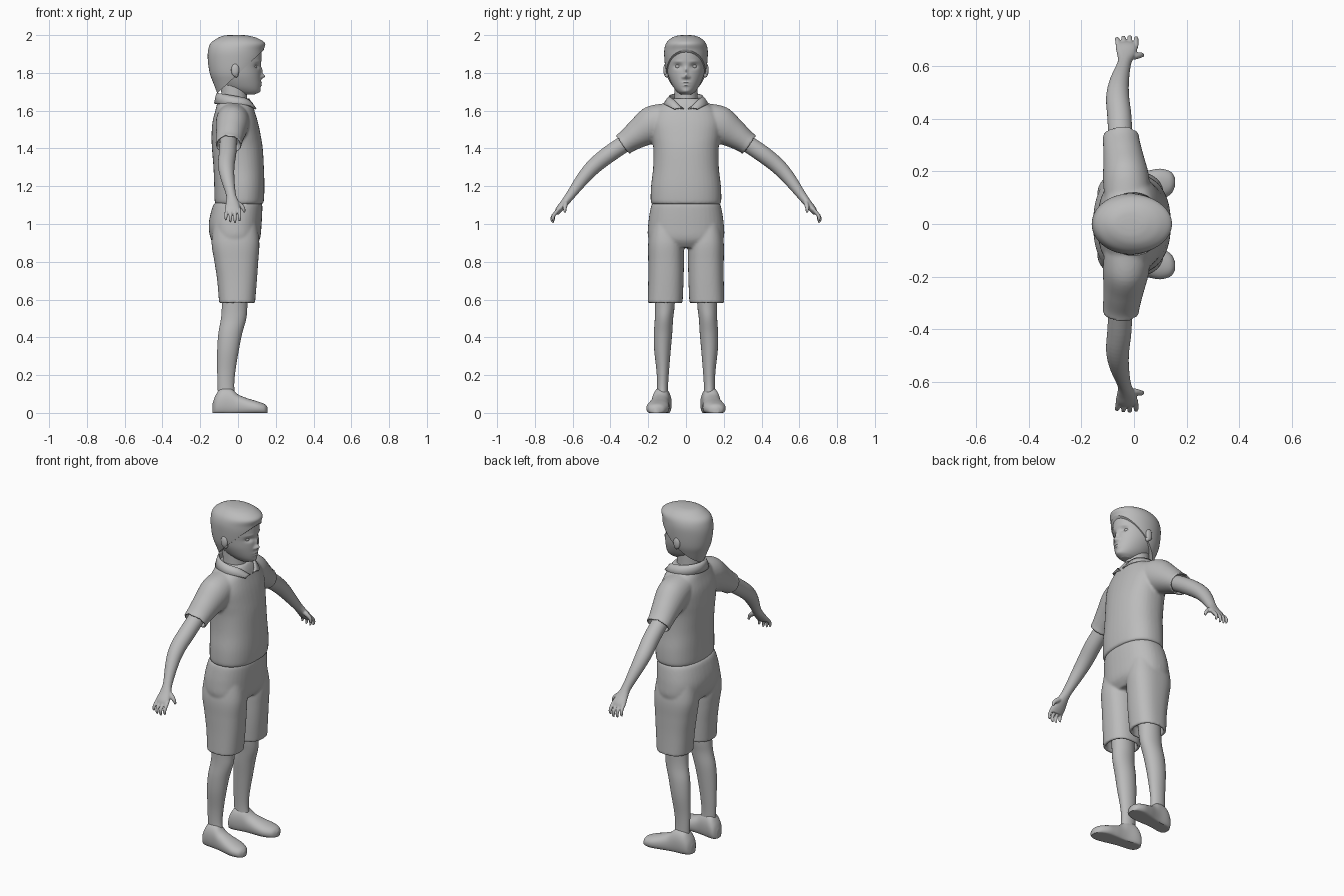
import bpy, bmesh, math
from mathutils import Vector, Matrix

cube = bpy.data.objects.get("Cube")
if cube:
    bpy.data.objects.remove(cube, do_unlink=True)

grey = bpy.data.materials.new("plain grey")
grey.use_nodes = True
GREY = (0.5, 0.5, 0.5, 1)
grey.diffuse_color = GREY
grey.node_tree.nodes["Principled BSDF"].inputs["Base Color"].default_value = GREY


def spline(rows, sub):
    """Smoothly interpolate rows of numbers."""
    out = []
    for i in range(len(rows) - 1):
        p0, p1 = rows[max(i - 1, 0)], rows[i]
        p2, p3 = rows[i + 1], rows[min(i + 2, len(rows) - 1)]
        for k in range(sub):
            t = k / sub
            out.append([b + t * ((c - a) / 2 + t * (a - 2.5 * b + 2 * c - d / 2
                        + t * (1.5 * (b - c) + (d - a) / 2)))
                        for a, b, c, d in zip(p0, p1, p2, p3)])
    return out + [list(rows[-1])]


def loft(bm, rings, seg=40, power=2.0, side=1, floor=False):
    """Skin a closed body over rings of (centre, half axis, half axis)."""
    loops = []
    for c, u, v in rings:
        loop = []
        for k in range(seg):
            a = 2 * math.pi * k / seg
            cs, sn = [math.copysign(abs(f) ** (2 / power), f) for f in (math.cos(a), math.sin(a))]
            p = c + u * cs + v * sn
            p.y *= side
            if floor:
                p.z = max(p.z, 0)
            loop.append(bm.verts.new(p))
        loops.append(loop)
    for a, b in zip(loops, loops[1:]):
        for k in range(seg):
            j = (k + 1) % seg
            bm.faces.new((a[k], a[j], b[j], b[k]))
    bm.faces.new(loops[0])
    bm.faces.new(loops[-1])
    return [v for loop in loops for v in loop]


def layers(bm, rows, sub=6, cup=0, **kw):
    """Body of level rings; rows are z, back, front, half width or inner, outer."""
    rows = [r if len(r) == 5 else (*r[:3], -r[3], r[3]) for r in rows]
    rings = [(Vector(((b + f) / 2, (i + o) / 2, z)), Vector(((f - b) / 2, 0, 0)),
              Vector((0, (o - i) / 2, 0))) for z, b, f, i, o in spline(rows, sub)]
    return loft(bm, hollow(rings, cup), **kw)


def tube(bm, rows, sub=5, cup=0, **kw):
    """Limb along a path; rows are x, y, z, depth, thickness."""
    rows = spline(rows, sub)
    pts = [Vector(r[:3]) for r in rows]
    rings = []
    for i, r in enumerate(rows):
        t = (pts[min(i + 1, len(pts) - 1)] - pts[max(i - 1, 0)]).normalized()
        u = Vector((1, 0, 0))
        u = (u - t * u.dot(t)).normalized()
        rings.append((pts[i], u * r[3], t.cross(u) * r[4]))
    return loft(bm, hollow(rings, cup), **kw)


def hollow(rings, cup):
    """Turn the last rim back inside to form an open hem."""
    if cup:
        c, u, v = rings[-1]
        back = (rings[-3][0] - c).normalized() * cup
        rings = rings + [(c + s * back, u * .84, v * .84) for s in (0, 1)]
    return rings


def blob(bm, centre, size):
    m = Matrix.Translation(centre) @ Matrix.Diagonal((*size, 1))
    bmesh.ops.create_uvsphere(bm, u_segments=24, v_segments=16, radius=1, matrix=m)


def finish(bm, name, voxel=0, smooth=4):
    bmesh.ops.recalc_face_normals(bm, faces=bm.faces[:])
    me = bpy.data.meshes.new(name)
    bm.to_mesh(me)
    bm.free()
    me.materials.append(grey)
    ob = bpy.data.objects.new(name, me)
    bpy.context.collection.objects.link(ob)
    if voxel:
        rm = ob.modifiers.new("blend", 'REMESH')
        rm.mode = 'VOXEL'
        rm.voxel_size = voxel
        rm.use_smooth_shade = True
        sm = ob.modifiers.new("soften", 'SMOOTH')
        sm.factor, sm.iterations = 0.5, smooth
    else:
        bpy.ops.object.select_all(action='DESELECT')
        ob.select_set(True)
        bpy.context.view_layer.objects.active = ob
        bpy.ops.object.shade_smooth_by_angle(angle=math.radians(40))
    return ob


SIDES = (1, -1)

# Head with sculpted face, neck, eyes and ears
bm = bmesh.new()
face = layers(bm, [(1.685, .02, .085, .025), (1.70, -.04, .112, .047), (1.73, -.085, .12, .07),
                   (1.78, -.12, .121, .092), (1.83, -.14, .12, .102), (1.88, -.148, .124, .106),
                   (1.93, -.14, .118, .1), (1.97, -.1, .08, .06)], sub=10, seg=128)
dents = [(0, 1.782, .012, .012, .022), (0, 1.812, .010, .018, .010), (0, 1.748, .02, .005, .006),
         (0, 1.734, .016, .005, .006), (0, 1.702, .02, .01, .004)]
for s in SIDES:
    dents += [(s * .042, 1.835, .02, .013, -.014), (s * .016, 1.777, .007, .007, .007),
              (s * .042, 1.86, .024, .007, .003)]
for v in face:
    if v.co.x > .03:
        y, z = v.co.y, v.co.z
        v.co.x += sum(d * math.exp(-((y - cy) / ry) ** 2 - ((z - cz) / rz) ** 2)
                      for cy, cz, ry, rz, d in dents)
layers(bm, [(1.58, -.09, .055, .066), (1.66, -.088, .048, .062), (1.74, -.09, .05, .062)])
for s in SIDES:
    blob(bm, (.087, s * .042, 1.834), (.014, .015, .012))
    blob(bm, (-.015, s * .108, 1.815), (.021, .012, .034))
    blob(bm, (-.01, s * .102, 1.79), (.012, .012, .014))
finish(bm, "head")

# Short hair, trimmed along a sloping hairline
bm = bmesh.new()
layers(bm, [(1.68, -.105, .06, .06), (1.75, -.132, .09, .088), (1.80, -.15, .115, .105),
            (1.87, -.16, .132, .114), (1.92, -.158, .136, .115), (1.957, -.145, .143, .105),
            (1.983, -.11, .105, .08), (1.996, -.08, .06, .05), (2.0, -.05, .03, .02)], seg=64)
cut = bmesh.ops.bisect_plane(bm, geom=bm.verts[:] + bm.edges[:] + bm.faces[:],
                             plane_co=(.14, 0, 1.925), plane_no=(-.68, 0, .73), clear_inner=True)
bmesh.ops.holes_fill(bm, edges=[e for e in bm.edges if e.is_boundary], sides=0)
finish(bm, "hair")

# Shirt body and short sleeves
bm = bmesh.new()
layers(bm, [(1.105, -.119, .131, .18), (1.125, -.124, .137, .187), (1.2, -.126, .14, .185),
            (1.3, -.13, .137, .174), (1.4, -.138, .131, .173), (1.47, -.14, .12, .183),
            (1.54, -.135, .105, .19), (1.6, -.12, .087, .165), (1.64, -.11, .074, .115),
            (1.665, -.1, .06, .08)], power=2.3)
for s in SIDES:
    tube(bm, [(-.025, .09, 1.57, .085, .075), (-.03, .17, 1.53, .088, .098),
              (-.04, .25, 1.48, .077, .078), (-.048, .31, 1.438, .07, .062),
              (-.05, .337, 1.419, .07, .062)], cup=.035, side=s)
finish(bm, "shirt", .0075)

# Folded collar, open at the front
bm = bmesh.new()
STEPS = 48
grid = []
for k in range(STEPS + 1):
    s = 2 * k / STEPS - 1
    top, low = math.radians(172) * s, math.radians(148) * s
    front = max(0, -math.cos(top))
    a = Vector((-.01 - .1 * math.cos(top), .086 * math.sin(top),
                1.675 + .018 * math.cos(top) - .05 * front ** 5))
    b = Vector((-.005 - .118 * math.cos(low), .117 * math.sin(low),
                1.637 - .028 * abs(s) ** 5))
    mid = a.lerp(b, .45) + Vector((0, 0, .004))
    grid.append([bm.verts.new(p) for p in (a, mid, b)])
for p, q in zip(grid, grid[1:]):
    for i in range(2):
        bm.faces.new((p[i], p[i + 1], q[i + 1], q[i]))
collar = finish(bm, "collar")
thick = collar.modifiers.new("cloth", 'SOLIDIFY')
thick.thickness, thick.offset = .008, 0

# Shorts
bm = bmesh.new()
layers(bm, [(.875, -.11, .085, .15), (.92, -.144, .116, .198), (1.0, -.155, .125, .2),
            (1.09, -.135, .129, .186), (1.115, -.118, .124, .174)], power=2.3)
for s in SIDES:
    layers(bm, [(1.0, -.13, .1, .03, .185), (.9, -.14, .113, .013, .2),
                (.8, -.125, .107, .011, .2), (.7, -.11, .1, .013, .2),
                (.58, -.1, .09, .018, .203)], cup=.06, power=2.4, side=s)
finish(bm, "shorts", .0075)

# Arms with palms, fingers and thumbs
bm = bmesh.new()
for s in SIDES:
    tube(bm, [(-.05, .28, 1.455, .045, .045), (-.055, .40, 1.375, .046, .045),
              (-.062, .48, 1.312, .044, .042), (-.056, .54, 1.248, .037, .036),
              (-.037, .61, 1.155, .026, .025), (-.03, .642, 1.113, .034, .021),
              (-.028, .672, 1.077, .042, .018), (-.028, .686, 1.055, .036, .012)], seg=32, side=s)
    for i, reach in enumerate((.85, 1, 1.05, .92)):
        x = -.06 + i * .0225
        tube(bm, [(x, .672, 1.08, .009, .009), (x * 1.05, .672 + .03 * reach, 1.08 - .035 * reach, .009, .01),
                  (x * 1.08, .672 + .035 * reach, 1.08 - .058 * reach, .008, .008),
                  (x * 1.08, .672 + .028 * reach, 1.08 - .071 * reach, .004, .004)], seg=16, side=s)
    tube(bm, [(-.03, .635, 1.125, .014, .014), (.005, .638, 1.104, .014, .013),
              (.028, .642, 1.082, .010, .010), (.034, .639, 1.06, .006, .006)], seg=16, side=s)
finish(bm, "arms", .004, 3)

# Lower legs
bm = bmesh.new()
for s in SIDES:
    layers(bm, [(.70, -.08, .06, .055, .17), (.57, -.085, .05, .06, .165),
                (.5, -.09, .044, .068, .165), (.42, -.104, .022, .073, .17),
                (.33, -.11, .004, .081, .168), (.22, -.11, -.014, .09, .156),
                (.14, -.108, -.02, .095, .153), (.07, -.105, -.012, .095, .155)], side=s)
finish(bm, "legs")

# Shoes with flat soles, turned slightly outward
bm = bmesh.new()
shoe = [(-.134, .018, .05), (-.12, .042, .09), (-.09, .05, .13), (-.04, .048, .13),
        (0, .05, .098), (.05, .057, .077), (.1, .059, .062), (.14, .042, .047), (.156, .015, .03)]
for s in SIDES:
    loft(bm, [(Vector((x, .138 + .13 * x, h * .4)), Vector((0, w, 0)), Vector((0, 0, h * .6)))
              for x, w, h in spline(shoe, 5)], side=s, floor=True, power=2.2)
finish(bm, "shoes")
